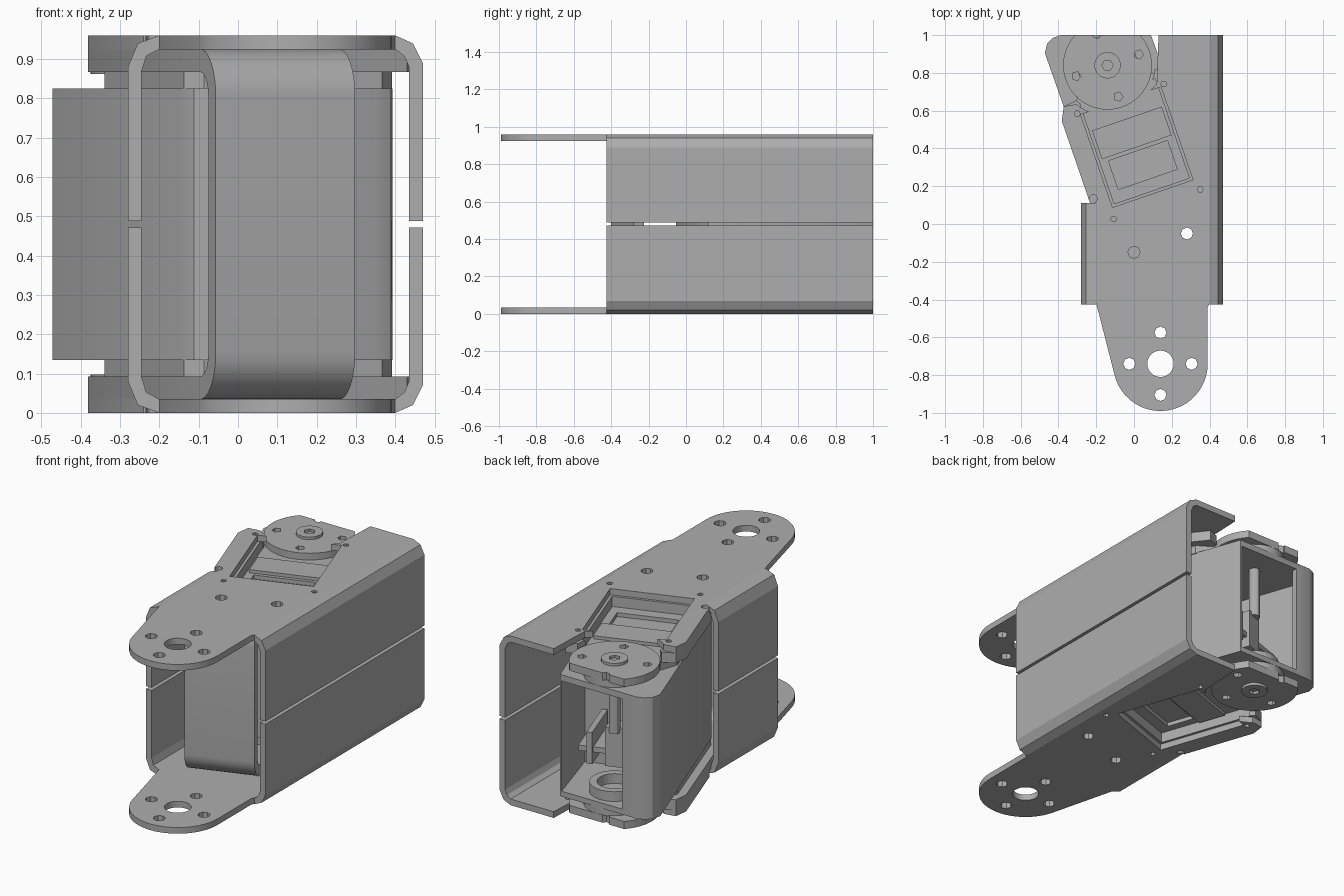
import bpy, bmesh
from math import radians, sin, cos, tau, pi
from mathutils import Vector

cube = bpy.data.objects.get("Cube")
if cube:
    bpy.data.objects.remove(cube, do_unlink=True)

grey = bpy.data.materials.new("satin_grey")
grey.use_nodes = True
tone = (0.42, 0.42, 0.42, 1)
grey.diffuse_color = tone
grey.node_tree.nodes["Principled BSDF"].inputs["Base Color"].default_value = tone

H = 0.96                      # overall height, the assembly mirrors about H / 2
HUB = (-0.14, 0.84)           # motor axis
TURN = radians(19)            # motor rotation
U = Vector((cos(TURN), sin(TURN), 0))
V = Vector((-sin(TURN), cos(TURN), 0))
X, Y, Z = Vector((1, 0, 0)), Vector((0, 1, 0)), Vector((0, 0, 1))


def loc(u, v):
    """Point in the motor's turned frame."""
    return (HUB[0] + u * U.x + v * V.x, HUB[1] + u * U.y + v * V.y)


def arc(c, r, a, b, n):
    return [(c[0] + r * cos(radians(a + (b - a) * i / n)),
             c[1] + r * sin(radians(a + (b - a) * i / n))) for i in range(n + 1)]


def circle(c, r, n=32):
    return arc(c, r, 0, 360, n)[:-1]


def box2(u0, u1, v0, v1):
    return [loc(u0, v0), loc(u1, v0), loc(u1, v1), loc(u0, v1)]


def prism(name, pts, lo, hi, axes=(X, Y, Z), origin=Vector()):
    """Extrude a flat outline from lo to hi along the third axis."""
    bm = bmesh.new()
    a, b, c = axes
    rings = [[bm.verts.new(origin + a * p[0] + b * p[1] + c * h) for p in pts] for h in (lo, hi)]
    bm.faces.new(rings[0])
    bm.faces.new(rings[1])
    n = len(pts)
    for i in range(n):
        j = (i + 1) % n
        bm.faces.new((rings[0][i], rings[0][j], rings[1][j], rings[1][i]))
    bmesh.ops.recalc_face_normals(bm, faces=bm.faces)
    mesh = bpy.data.meshes.new(name)
    bm.to_mesh(mesh)
    bm.free()
    mesh.materials.append(grey)
    ob = bpy.data.objects.new(name, mesh)
    bpy.context.collection.objects.link(ob)
    return ob


def cut(ob, *cutters):
    bpy.context.view_layer.objects.active = ob
    for c in cutters:
        mod = ob.modifiers.new("cut", 'BOOLEAN')
        mod.operation, mod.solver, mod.object = 'DIFFERENCE', 'EXACT', c
        bpy.ops.object.modifier_apply(modifier=mod.name)
        bpy.data.objects.remove(c, do_unlink=True)


def cutter(pts, lo=-1, hi=2):
    ob = prism("cutter", pts, lo, hi)
    ob.hide_render = True
    return ob


def smooth(ob):
    bpy.ops.object.select_all(action='DESELECT')
    ob.select_set(True)
    bpy.context.view_layer.objects.active = ob
    bpy.ops.object.shade_smooth_by_angle(angle=radians(30))


def trim():
    """Everything stops at the rear plane."""
    return cutter([(-1, 1), (1, 1), (1, 2), (-1, 2)])


# outer bracket plate outline, with the rounded tongue at the front
PIVOT = (0.14, -0.74)
plate = [(0.40, 1), (0.40, -0.42), (0.39, -0.44)] + arc(PIVOT, 0.25, 0, -166, 24)
plate += [(-0.2, -0.42), (-0.2, 0.11), loc(-0.325, -0.635), loc(-0.325, -0.2),
          loc(-0.29, -0.13), loc(-0.23, -0.14), (0, 0.62), (0.12, 0.74), (0.13, 1)]

# inner bracket arm outline
arm = [loc(*p) for p in [(-0.325, -1.08), (0.05, -1.08), (0.05, -0.95), (0.29, -0.91),
                         (0.325, -0.86), (0.325, -0.2), (0.29, -0.1), (-0.2, -0.12),
                         (-0.29, -0.13), (-0.325, -0.2)]]

screws = [loc(u, v) for u in (-0.235, 0.25) for v in (-0.78, -0.19)]
bolts = [(0, -0.15), (0.28, -0.05)]
bolts += [(PIVOT[0] + 0.165 * cos(k * tau / 4), PIVOT[1] + 0.165 * sin(k * tau / 4)) for k in range(4)]


def wall_profile(x_out, x_in, t=0.035):
    """Side wall with a bent corner, upper half."""
    s = 1 if x_out > 0 else -1
    r = abs(x_out - x_in)
    top = H - 0.04
    outer = [(x_out, 0.488), (x_out, H - r), (x_out - s * 0.025, H - 0.02), (x_in, H)]
    inner = [(x_in, H - t), (x_out - s * (t + 0.012), top - 0.012), (x_out - s * t, H - r - 0.01),
             (x_out - s * t, 0.488)]
    return outer + inner


for side in ("upper", "lower"):
    up = side == "upper"

    def span(a, b):
        return (a, b) if up else (H - b, H - a)

    def slab(name, pts, a, b):
        return prism(side + "_" + name, pts, *span(a, b))

    # flat plate of the outer bracket
    ob = slab("bracket_plate", plate, H - 0.035, H)
    cut(ob, cutter(circle(HUB, 0.265)), cutter(box2(-0.22, 0.23, -0.72, -0.2)),
        cutter(circle(PIVOT, 0.07, 24)), cutter(circle((-0.215, 0.135), 0.02, 12)),
        *[cutter(circle(b, 0.032, 8)) for b in bolts],
        *[cutter(circle(s, 0.016, 6)) for s in screws])
    smooth(ob)

    # bent side walls
    for name, xo, xi, y1 in (("left_wall", 0.47, 0.40, 1), ("right_wall", -0.28, -0.2, 0.11)):
        prof = [(x, z if up else H - z) for x, z in wall_profile(xo, xi)]
        prism(side + "_" + name, prof, -0.425, y1, (X, Z, Y))

    # inner bracket arm under the plate
    ob = slab("inner_arm", arm, 0.867, 0.925)
    cut(ob, cutter(circle(HUB, 0.25)), cutter(box2(-0.205, 0.215, -0.705, -0.15)),
        *[cutter(circle(s, 0.016, 6)) for s in screws])
    smooth(ob)

    # motor cover and its inset panel
    ob = slab("motor_cover", [loc(*p) for p in [(-0.24, -0.86), (0.24, -0.86), (0.28, -0.82), (0.28, -0.2),
                                                (0.2, -0.1), (-0.2, -0.1), (-0.28, -0.2), (-0.28, -0.82)]],
              0.82, 0.867)
    cut(ob, cutter(box2(-0.16, 0.17, -0.64, -0.48), *span(0.845, 0.9)))
    slab("cover_rim", box2(-0.19, 0.2, -0.46, -0.3), 0.86, 0.885)

    # output disc
    ob = slab("output_disc", circle(HUB, 0.235, 40), 0.862, 0.905)
    cut(ob, trim(), *[cutter(circle((HUB[0] + 0.175 * cos(a), HUB[1] + 0.175 * sin(a)), 0.025, 5))
                      for a in [TURN + k * pi / 2 for k in range(4)]])
    smooth(ob)
    smooth(slab("disc_boss", circle(HUB, 0.16), 0.8, 0.865))
    ob = slab("disc_washer", circle(HUB, 0.07, 20), 0.9, 0.92)
    cut(ob, cutter(circle(HUB, 0.03, 6)))

# curved web joining the two inner arms
R, T, B = 0.12, 0.058, 0.035
v0 = -1.2
front = arc((v0 + R, H - B - R), R, 90, 180, 10) + arc((v0 + R, B + R), R, 180, 270, 10)
back = arc((v0 + R, B + R), R - T, 270, 180, 10) + arc((v0 + R, H - B - R), R - T, 180, 90, 10)
web = prism("inner_web", front + back, -0.325, 0.05, (V, Z, U), Vector((*HUB, 0)))
smooth(web)

# hollow motor case, open at the rear
case = [loc(-0.22, -0.87), loc(0.22, -0.87), loc(0.265, -0.855), loc(0.285, -0.81), (0.09, 1), (-0.39, 1),
        (-0.43, 0.985), (-0.46, 0.955), (-0.472, 0.905), loc(-0.285, -0.81), loc(-0.265, -0.855)]
hollow = [loc(-0.245, -0.3), loc(0.245, -0.3), (0.05, 1.1), (-0.3, 1.1), (-0.3, 0.97), (-0.42, 0.9)]
ob = prism("motor_case", case, 0.135, 0.825)
cut(ob, cutter(hollow, 0.165, 0.79))
smooth(ob)

# parts inside the case
ob = prism("bearing_ring", circle(HUB, 0.13), 0.16, 0.22)
cut(ob, cutter(circle(HUB, 0.09)))
smooth(prism("drive_shaft", circle(HUB, 0.03, 12), 0.5, 0.8))
prism("gear_deck", box2(-0.24, 0.2, -0.29, -0.02), 0.36, 0.39)
prism("gear_post", box2(-0.05, 0.05, -0.1, 0), 0.3, 0.52)
prism("inner_rib", box2(0.12, 0.15, -0.29, 0.0), 0.3, 0.48)
